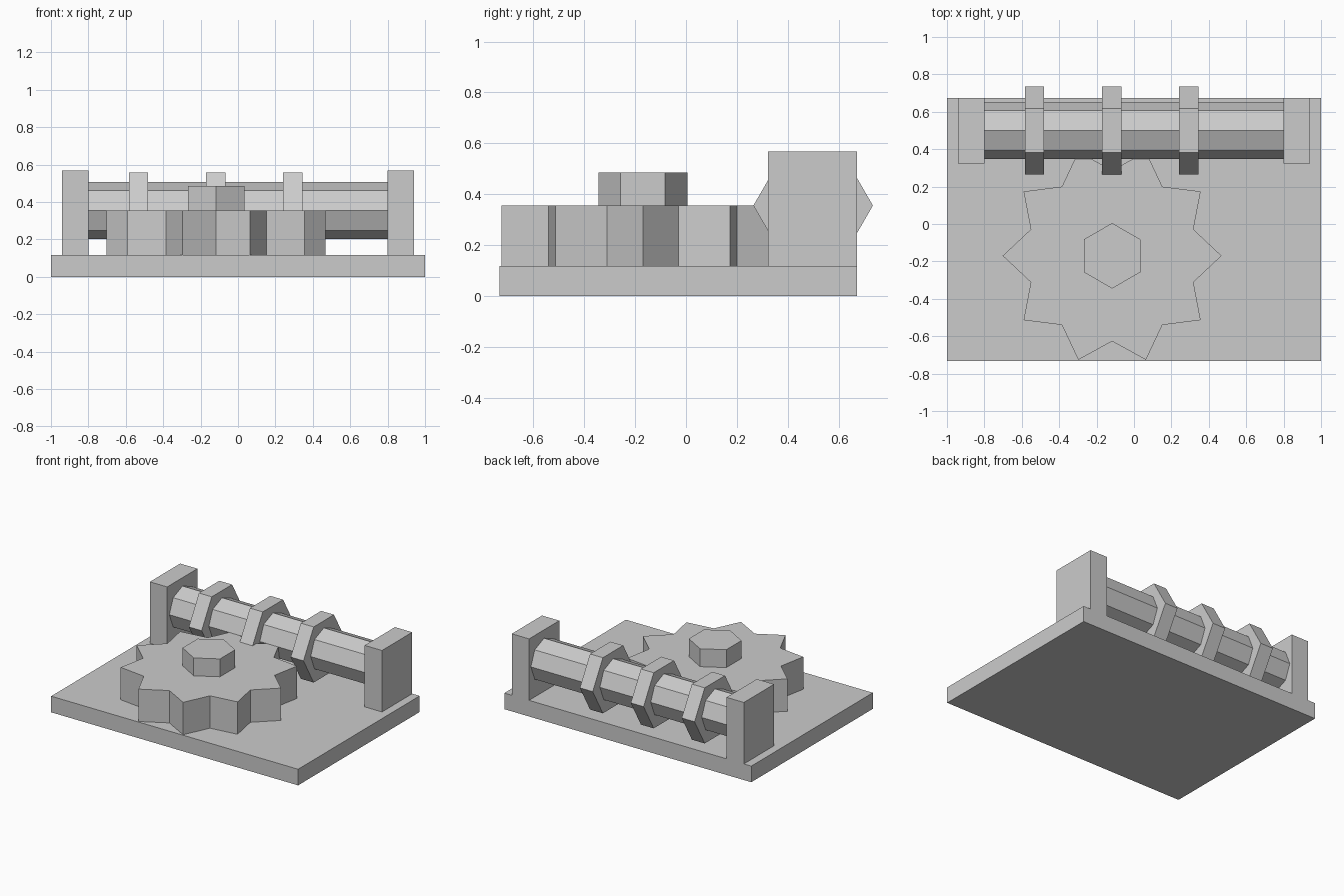
import bpy
import bmesh
from math import cos, sin, pi
from mathutils import Matrix, Vector

cube = bpy.data.objects.get("Cube")
if cube:
    bpy.data.objects.remove(cube, do_unlink=True)

GREY = (0.6, 0.6, 0.6, 1.0)
grey = bpy.data.materials.new("plain_grey")
grey.use_nodes = True
grey.diffuse_color = GREY
grey.node_tree.nodes["Principled BSDF"].inputs["Base Color"].default_value = GREY


def prism(name, outline, start, end, matrix=Matrix()):
    """Extrude a flat outline from start to end along local z."""
    bm = bmesh.new()
    face = bm.faces.new([bm.verts.new((x, y, start)) for x, y in outline])
    grown = bmesh.ops.extrude_face_region(bm, geom=[face], use_keep_orig=True)
    moved = [v for v in grown["geom"] if isinstance(v, bmesh.types.BMVert)]
    bmesh.ops.translate(bm, verts=moved, vec=(0, 0, end - start))
    bmesh.ops.recalc_face_normals(bm, faces=bm.faces)
    bm.transform(matrix)
    mesh = bpy.data.meshes.new(name)
    bm.to_mesh(mesh)
    bm.free()
    mesh.materials.append(grey)
    obj = bpy.data.objects.new(name, mesh)
    bpy.context.collection.objects.link(obj)
    return obj


def ring(radii, count, turn=0.0):
    """Points round a circle, cycling through the given radii."""
    return [(radii[i % len(radii)] * cos(2 * pi * i / count + turn),
             radii[i % len(radii)] * sin(2 * pi * i / count + turn))
            for i in range(count)]


def rect(x0, x1, y0, y1):
    return [(x0, y0), (x1, y0), (x1, y1), (x0, y1)]


BASE_TOP, GEAR_TOP, BACK = 0.118, 0.355, 0.673

# Base plate and the two bearing posts
prism("base_plate", rect(-1, 1, -0.733, BACK), 0, BASE_TOP)
for name, x in (("right_post", -0.87), ("left_post", 0.87)):
    prism(name, rect(x - 0.07, x + 0.07, 0.323, BACK), BASE_TOP, 0.568)

# Star gear with hexagonal hub
gear_place = Matrix.Translation((-0.117, -0.17, 0))
prism("star_gear", ring([0.585, 0.457], 20), BASE_TOP, GEAR_TOP, gear_place)
prism("gear_hub", ring([0.175], 6, pi / 6), GEAR_TOP, 0.486, gear_place)

# Octagonal shaft along x, carrying three hexagonal collars
axis = Matrix.Translation((0, 0.5, GEAR_TOP)) @ Matrix(
    ((0, 0, 1, 0), (1, 0, 0, 0), (0, 1, 0, 0), (0, 0, 0, 1)))
prism("shaft", ring([0.152], 8), -0.8, 0.8, axis)
for name, x in (("right_collar", -0.532), ("middle_collar", -0.119), ("left_collar", 0.293)):
    prism(name, ring([0.235], 6), x - 0.052, x + 0.052, axis)
